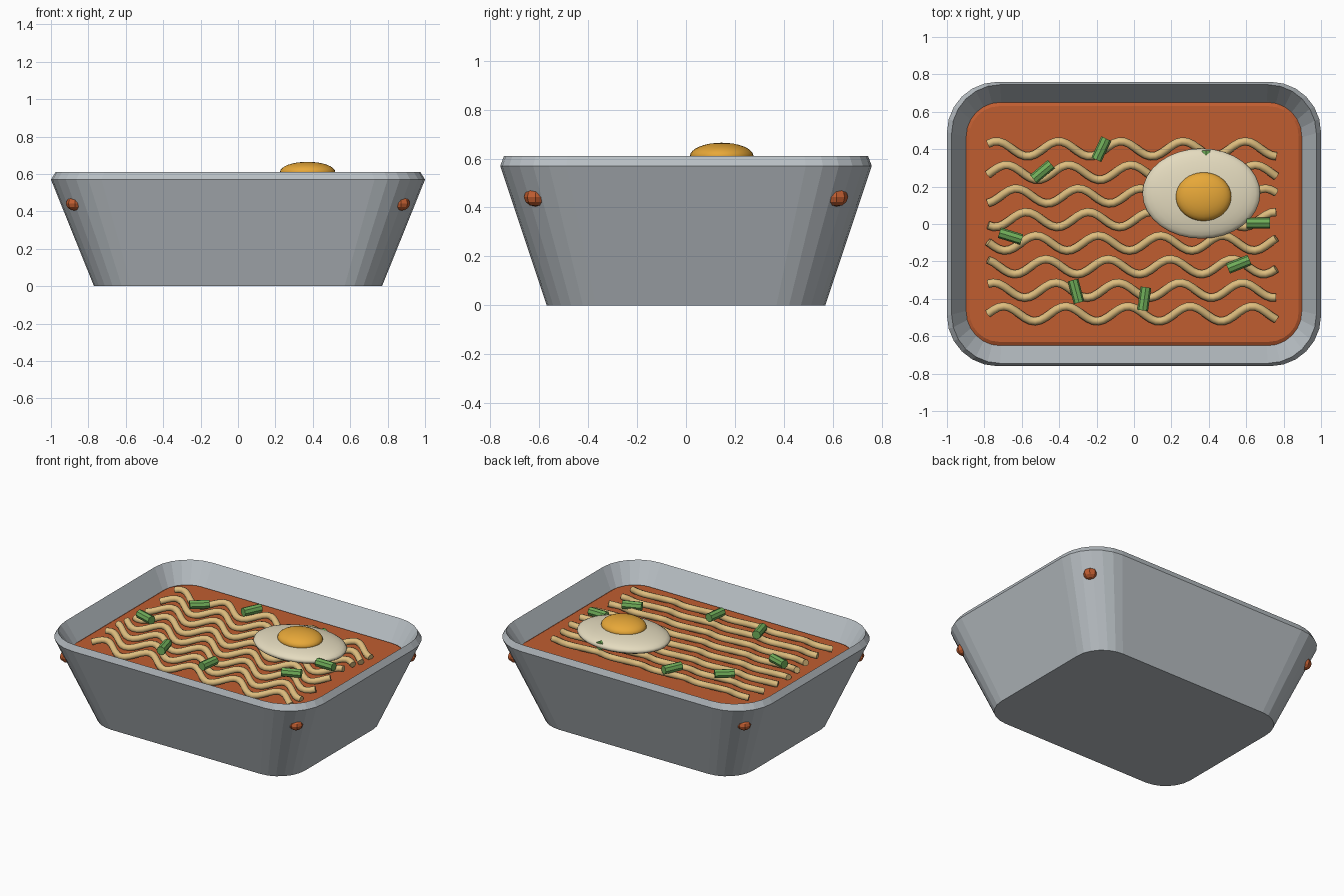
import bpy, bmesh
from math import sin, cos, pi, radians
from mathutils import Matrix, Vector

default = bpy.data.objects.get("Cube")
if default:
    bpy.data.objects.remove(default, do_unlink=True)


def material(name, rgb):
    m = bpy.data.materials.new(name)
    m.use_nodes = True
    m.diffuse_color = (*rgb, 1)
    m.node_tree.nodes["Principled BSDF"].inputs["Base Color"].default_value = (*rgb, 1)
    return m


GREY = material("bowl grey", (0.48, 0.52, 0.55))
BROTH = material("broth orange", (0.53, 0.11, 0.03))
NOODLE = material("noodle tan", (0.73, 0.51, 0.21))
WHITE = material("egg cream", (0.78, 0.71, 0.52))
YOLK = material("yolk amber", (0.80, 0.39, 0.04))
GREEN = material("onion green", (0.16, 0.42, 0.10))


def finish(name, bm, mat, smooth=False):
    bmesh.ops.recalc_face_normals(bm, faces=bm.faces)
    mesh = bpy.data.meshes.new(name)
    bm.to_mesh(mesh)
    bm.free()
    mesh.materials.append(mat)
    ob = bpy.data.objects.new(name, mesh)
    bpy.context.collection.objects.link(ob)
    if smooth:
        for p in mesh.polygons:
            p.use_smooth = True
    return ob


def rounded_ring(bm, hx, hy, r, z, steps=6):
    """Loop of vertices around a rounded rectangle."""
    ring = []
    for q, (sx, sy) in enumerate(((1, 1), (-1, 1), (-1, -1), (1, -1))):
        for i in range(steps + 1):
            a = (q + i / steps) * pi / 2
            ring.append(bm.verts.new((sx * (hx - r) + r * cos(a),
                                      sy * (hy - r) + r * sin(a), z)))
    return ring


def loft(name, sections, mat):
    """Skin rounded rectangles together and cap both ends."""
    bm = bmesh.new()
    rings = [rounded_ring(bm, *s) for s in sections]
    for a, b in zip(rings, rings[1:]):
        n = len(a)
        for i in range(n):
            bm.faces.new((a[i], a[(i + 1) % n], b[(i + 1) % n], b[i]))
    bm.faces.new(rings[0])
    bm.faces.new(rings[-1])
    return finish(name, bm, mat)


def ellipsoid(name, centre, radii, mat, u=32, v=16, smooth=True, turn=0):
    bm = bmesh.new()
    bmesh.ops.create_uvsphere(bm, u_segments=u, v_segments=v, radius=1)
    bm.transform(Matrix.Translation(centre) @ Matrix.Rotation(turn, 4, "Z")
                 @ Matrix.Diagonal((*radii, 1)))
    return finish(name, bm, mat, smooth)


# Bowl: tapered outside, chamfered rim, sloping inner wall
loft("bowl", [
    (0.77, 0.57, 0.20, 0.0),
    (1.0, 0.76, 0.27, 0.57),
    (0.975, 0.745, 0.26, 0.61),
    (0.90, 0.655, 0.19, 0.48),
    (0.86, 0.61, 0.17, 0.42),
], GREY)

# Broth: shallow slab with softened edge
loft("broth", [
    (0.89, 0.64, 0.17, 0.43),
    (0.905, 0.657, 0.18, 0.46),
    (0.90, 0.65, 0.175, 0.475),
    (0.88, 0.63, 0.16, 0.487),
], BROTH)

# Noodles: wavy tubes, each row shifted in phase
POINTS, SIDES, RADIUS = 56, 8, 0.022
for row in range(8):
    bm = bmesh.new()
    path = []
    for i in range(POINTS):
        t = 1.54 * i / (POINTS - 1)
        wave = sin(18.9 * t + row)
        path.append(Vector((t - 0.78, -0.48 + 0.126 * row + 0.04 * wave,
                            0.515 + 0.018 * wave)))
    rings = []
    for i, p in enumerate(path):
        along = (path[min(i + 1, POINTS - 1)] - path[max(i - 1, 0)]).normalized()
        side = along.cross(Vector((0, 0, 1))).normalized()
        up = side.cross(along)
        rings.append([bm.verts.new(p + RADIUS * (side * cos(a) + up * sin(a)))
                      for a in (2 * pi * k / SIDES for k in range(SIDES))])
    for a, b in zip(rings, rings[1:]):
        for k in range(SIDES):
            n = (k + 1) % SIDES
            f = bm.faces.new((a[k], a[n], b[n], b[k]))
            f.smooth = True
    bm.faces.new(rings[0])
    bm.faces.new(rings[-1])
    finish(f"noodle_{row + 1}", bm, NOODLE)

# Fried egg
ellipsoid("egg_white", (0.36, 0.163, 0.56), (0.315, 0.241, 0.055), WHITE)
ellipsoid("egg_yolk", (0.372, 0.146, 0.61), (0.148, 0.13, 0.055), YOLK)

# Spring onion pieces: x, y, turn in degrees
pieces = [(-0.49, 0.28, 40), (-0.175, 0.40, 65), (-0.66, -0.065, -17),
          (0.665, 0.005, 0), (0.56, -0.215, 22), (-0.31, -0.36, -75),
          (0.055, -0.40, 82), (0.385, 0.33, 90)]
for n, (x, y, turn) in enumerate(pieces, 1):
    bm = bmesh.new()
    bmesh.ops.create_cone(bm, cap_ends=True, segments=8, radius1=0.029,
                          radius2=0.029, depth=0.125)
    bm.transform(Matrix.Translation((x, y, 0.56))
                 @ Matrix.Rotation(radians(turn), 4, "Z")
                 @ Matrix.Rotation(pi / 2, 4, "Y"))
    finish(f"onion_piece_{n}", bm, GREEN)

# Studs on the four outer corners
for sx, sy, label in ((1, 1, "back_left"), (-1, 1, "back_right"),
                      (1, -1, "front_left"), (-1, -1, "front_right")):
    ellipsoid(f"corner_stud_{label}", (sx * 0.872, sy * 0.615, 0.442),
              (0.048, 0.048, 0.038), BROTH, u=8, v=6, smooth=False,
              turn=pi / 4)
